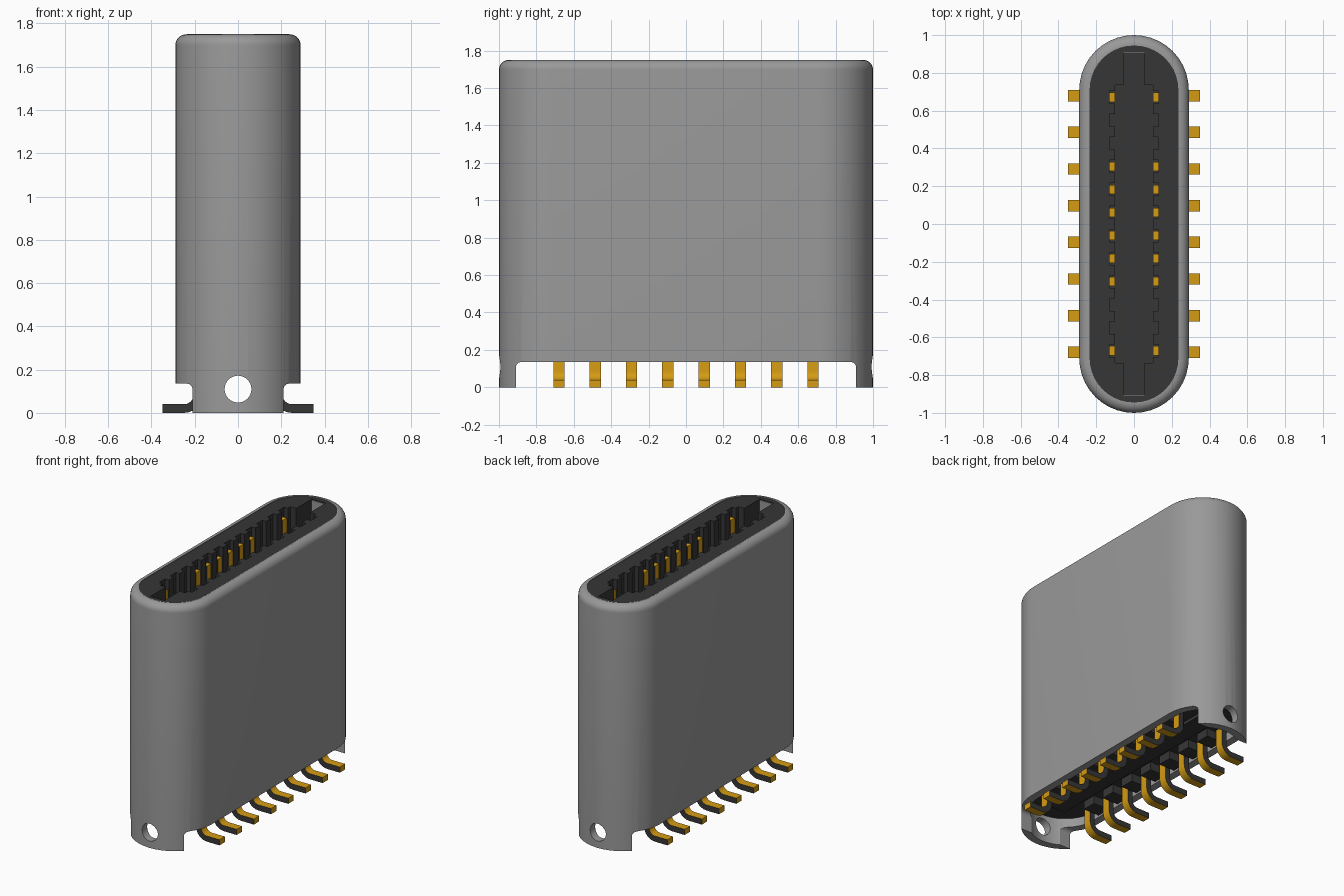
import bpy, bmesh, math

cube = bpy.data.objects.get("Cube")
if cube:
    bpy.data.objects.remove(cube, do_unlink=True)


def material(name, rgb):
    m = bpy.data.materials.new(name)
    m.use_nodes = True
    m.diffuse_color = (*rgb, 1)
    bsdf = next(n for n in m.node_tree.nodes if n.type == "BSDF_PRINCIPLED")
    bsdf.inputs["Base Color"].default_value = (*rgb, 1)
    return m


STEEL = material("grey steel", (0.32, 0.32, 0.32))
PLASTIC = material("dark plastic", (0.037, 0.037, 0.037))
GOLD = material("gold", (0.66, 0.33, 0.007))


def finish(name, bm, *mats):
    bmesh.ops.recalc_face_normals(bm, faces=bm.faces[:])
    mesh = bpy.data.meshes.new(name)
    bm.to_mesh(mesh)
    bm.free()
    for m in mats:
        mesh.materials.append(m)
    obj = bpy.data.objects.new(name, mesh)
    bpy.context.collection.objects.link(obj)
    return obj


def loft(bm, rings, closed=False):
    """Skin a list of point rings; cap the ends unless closed on itself."""
    loops = [[bm.verts.new(p) for p in ring] for ring in rings]
    pairs = list(zip(loops, loops[1:]))
    if closed:
        pairs.append((loops[-1], loops[0]))
    for a, b in pairs:
        for i in range(len(a)):
            j = (i + 1) % len(a)
            bm.faces.new((a[i], a[j], b[j], b[i]))
    if not closed:
        bm.faces.new(loops[0])
        bm.faces.new(loops[-1])


def box(bm, x, y, z):
    loft(bm, [[(x[0], y[0], h), (x[1], y[0], h), (x[1], y[1], h), (x[0], y[1], h)] for h in z])


def stadium(inset, z, n=20):
    """Rounded slot outline, inset from the outer size of the shell."""
    r = 0.29 - inset
    pts = []
    for side in (1, -1):
        for i in range(n + 1):
            a = math.pi * i / n
            pts.append((side * r * math.cos(a), side * (0.71 + r * math.sin(a)), z))
    return pts


def cut(obj, cutter):
    mod = obj.modifiers.new("cut", "BOOLEAN")
    mod.operation = "DIFFERENCE"
    mod.solver = "EXACT"
    mod.object = cutter
    bpy.ops.object.select_all(action="DESELECT")
    bpy.context.view_layer.objects.active = obj
    obj.select_set(True)
    bpy.ops.object.modifier_apply(modifier=mod.name)
    bpy.data.objects.remove(cutter, do_unlink=True)


def smooth(obj):
    bpy.ops.object.select_all(action="DESELECT")
    bpy.context.view_layer.objects.active = obj
    obj.select_set(True)
    bpy.ops.object.shade_smooth_by_angle(angle=math.radians(30))


# Shell: hollow sleeve with a rounded upper rim
WALL, TOP, FILLET = 0.055, 1.75, 0.052
rings = [stadium(0, 0)]
for i in range(9):
    a = math.pi / 2 * i / 8
    rings.append(stadium(FILLET * (1 - math.cos(a)), TOP - FILLET + FILLET * math.sin(a)))
rings += [stadium(WALL, TOP), stadium(WALL, 0)]
bm = bmesh.new()
loft(bm, rings, closed=True)
shell = finish("shell", bm, STEEL)

# Rounded opening under both long sides, leaving a tab at each end
R, EDGE, LIP = 0.03, 0.91, 0.135
profile = [(-EDGE, -0.1), (EDGE, -0.1)]
arc = [(EDGE - R + R * math.cos(math.pi / 2 * i / 6),
        LIP - R + R * math.sin(math.pi / 2 * i / 6)) for i in range(7)]
profile += arc + [(-y, z) for y, z in reversed(arc)]
bm = bmesh.new()
loft(bm, [[(x, y, z) for y, z in profile] for x in (-1, 1)])
cut(shell, finish("opening_cutter", bm, STEEL))

# Round hole through both tabs
bm = bmesh.new()
circle = [math.tau * i / 32 for i in range(32)]
loft(bm, [[(0.062 * math.cos(a), y, 0.11 + 0.062 * math.sin(a)) for a in circle] for y in (-2, 2)])
cut(shell, finish("hole_cutter", bm, STEEL))
smooth(shell)

# Insulator core with a notched slot
bm = bmesh.new()
loft(bm, [stadium(WALL - 0.0005, z) for z in (0.2, TOP - 0.004)])
core = finish("insulator", bm, PLASTIC)

PITCH = 0.122
notches = [(i - 5.5) * PITCH for i in range(12)]
side = [(0.055, -0.91), (0.055, -0.735), (0.1, -0.735)]
for y in notches:
    side += [(0.1, y - 0.033), (0.13, y - 0.033), (0.13, y + 0.033), (0.1, y + 0.033)]
side += [(0.1, 0.735), (0.055, 0.735), (0.055, 0.91)]
outline = side + [(-x, -y) for x, y in side]
bm = bmesh.new()
loft(bm, [[(x, y, z) for x, y in outline] for z in (0.4, 2)])
cut(core, finish("slot_cutter", bm, PLASTIC))
smooth(core)

# Bare metal at the two ends of the slot
bm = bmesh.new()
for s in (-1, 1):
    box(bm, (-0.055, 0.055), sorted((s * 0.905, s * 0.912)), (0.4, TOP - 0.01))
finish("slot_end_plates", bm, STEEL)

# Comb under the insulator, with teeth between the pins
pin_rows = [(i - 3.5) * 0.194 for i in range(8)]
bm = bmesh.new()
box(bm, (-0.07, 0.07), (-0.8, 0.8), (0.178, 0.21))
for s in (-1, 1):
    for a, b in zip(pin_rows, pin_rows[1:]):
        box(bm, sorted((s * 0.1, s * 0.225)), (a + 0.045, b - 0.045), (0.14, 0.21))
finish("insulator_comb", bm, PLASTIC)


def dark_sides(obj):
    """Stamped strips are plated only on faces that do not point along y."""
    for f in obj.data.polygons:
        f.material_index = 1 if abs(f.normal.y) > 0.7 else 0


# Contacts standing in the notches
bm = bmesh.new()
for s in (-1, 1):
    for i, y in enumerate(notches):
        if i not in (1, 2, 9, 10):
            box(bm, sorted((s * 0.1, s * 0.131)), (y - 0.024, y + 0.024), (0.39, 1.68))
dark_sides(finish("contacts", bm, GOLD, PLASTIC))

# Bent solder pins
bend = [math.pi / 2 * i / 6 for i in range(7)]


def bend_arc(r):
    return [(0.25 - r * math.sin(a), 0.085 - r * math.cos(a)) for a in bend]


strip = [(0.35, 0.0)] + bend_arc(0.085) + [(0.165, 0.22), (0.205, 0.22)]
strip += list(reversed(bend_arc(0.045))) + [(0.35, 0.04)]
bm = bmesh.new()
for s in (-1, 1):
    for y in pin_rows:
        loft(bm, [[(s * x, y + d, z) for x, z in strip] for d in (-0.03, 0.03)])
pins = finish("solder_pins", bm, GOLD, PLASTIC)
dark_sides(pins)
smooth(pins)
